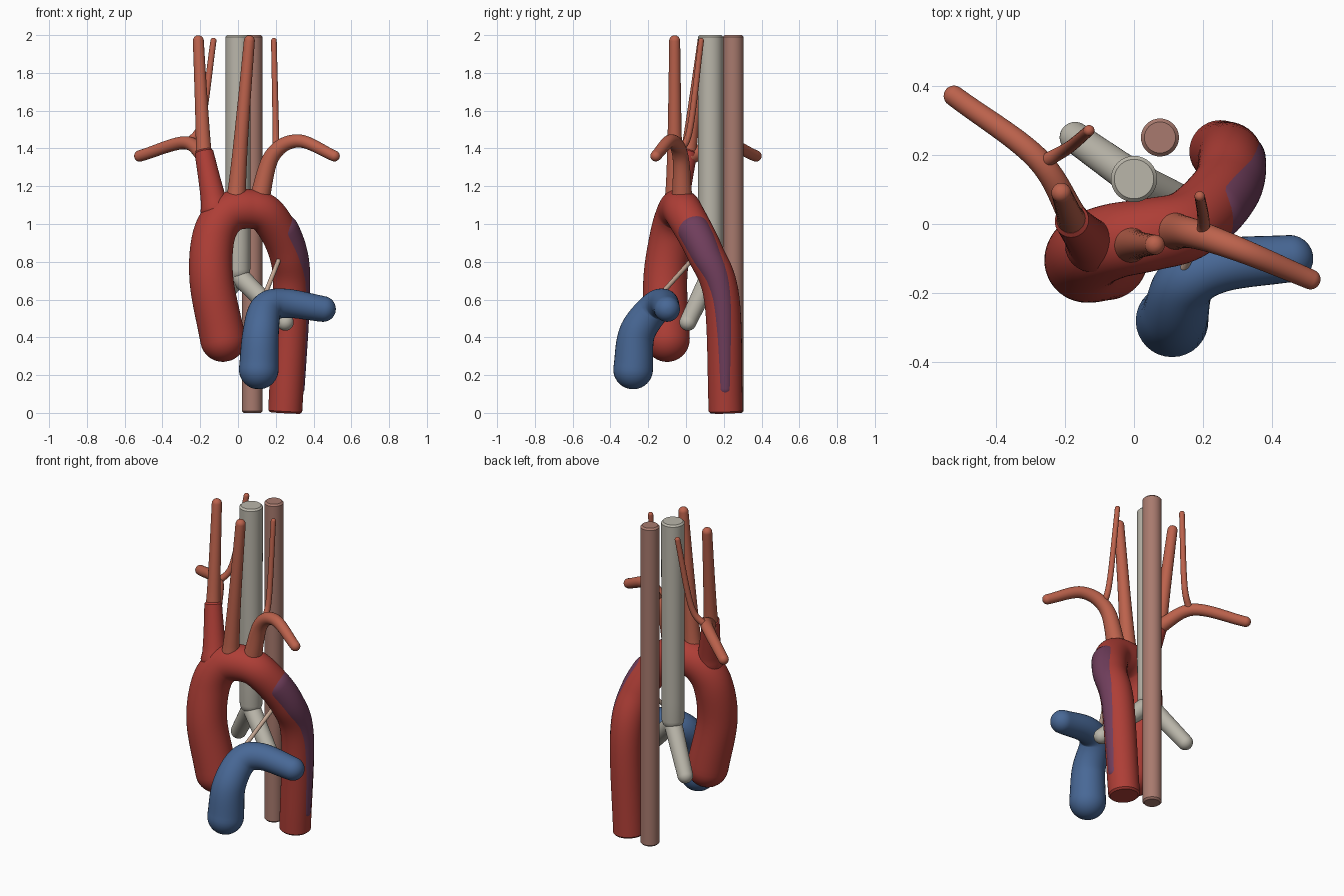
import bpy, bmesh, math
from mathutils import Vector

cube = bpy.data.objects.get("Cube")
if cube:
    bpy.data.objects.remove(cube, do_unlink=True)


def material(name, hex_colour):
    """Flat material from a display colour, stored as linear values."""
    channels = [byte / 255 for byte in bytes.fromhex(hex_colour)]
    linear = [((c + 0.055) / 1.055) ** 2.4 for c in channels] + [1]
    mat = bpy.data.materials.new(name)
    mat.use_nodes = True
    mat.diffuse_color = linear
    mat.node_tree.nodes["Principled BSDF"].inputs["Base Color"].default_value = linear
    return mat


RED = material("artery red", "AE3E36")
CORAL = material("branch coral", "BC624C")
BLUE = material("vessel blue", "486896")
PURPLE = material("patch purple", "703E5C")
GREY = material("airway grey", "BAB6AA")
BROWN = material("gullet brown", "A87A6E")
BEIGE = material("ligament beige", "C8AA96")


def spline(points, steps=10):
    """Smooth path passing through every control point."""
    pts = [Vector(p) for p in points]
    pts = [2 * pts[0] - pts[1]] + pts + [2 * pts[-1] - pts[-2]]
    path = []
    for before, start, end, after in zip(pts, pts[1:], pts[2:], pts[3:]):
        leave, arrive = (end - before) / 2, (after - start) / 2
        for i in range(steps):
            t = i / steps
            blend = t * t * (3 - 2 * t)
            path.append(start.lerp(end, blend) + leave * t * (1 - t) ** 2
                        - arrive * t * t * (1 - t))
    return path + [pts[-2]]


def directions(path):
    """Unit tangent at each point of a path."""
    ahead = path[1:] + path[-1:]
    behind = path[:1] + path[:-1]
    return [(a - b).normalized() for a, b in zip(ahead, behind)]


def cap(centre, outward, radius, rounded):
    """Rings that close a tube end, as a dome or a small bevel."""
    bevel = 0.01
    if not rounded:
        return [(centre + outward * bevel, radius - bevel)]
    angles = [math.radians(a) for a in range(10, 90, 10)]
    return [(centre + outward * radius * math.sin(a), radius * math.cos(a)) for a in angles]


def sweep(name, mat, path, radii, round_start=True, round_end=True, sides=32):
    """Skin circles of the given radii along a path."""
    tangents = directions(path)
    head = cap(path[0], -tangents[0], radii[0], round_start)
    tail = cap(path[-1], tangents[-1], radii[-1], round_end)
    rings = head[::-1] + list(zip(path, radii)) + tail
    tangents = tangents[:1] * len(head) + tangents + tangents[-1:] * len(tail)

    bm = bmesh.new()
    loops = []
    side = tangents[0].orthogonal()
    for (centre, radius), tangent in zip(rings, tangents):
        side = (side - tangent * side.dot(tangent)).normalized()
        other = tangent.cross(side)
        angles = [math.tau * k / sides for k in range(sides)]
        loops.append([bm.verts.new(centre + radius * (side * math.cos(a) + other * math.sin(a)))
                      for a in angles])
    for low, high in zip(loops, loops[1:]):
        for k in range(sides):
            bm.faces.new((low[k - 1], low[k], high[k], high[k - 1]))
    bm.faces.new(loops[0][::-1])
    bm.faces.new(loops[-1])

    mesh = bpy.data.meshes.new(name)
    bm.to_mesh(mesh)
    bm.free()
    mesh.materials.append(mat)
    obj = bpy.data.objects.new(name, mesh)
    bpy.context.collection.objects.link(obj)
    bpy.ops.object.select_all(action="DESELECT")
    obj.select_set(True)
    bpy.context.view_layer.objects.active = obj
    bpy.ops.object.shade_smooth_by_angle(angle=math.radians(40))


def taper(count, start, end, ease):
    """Radii running from start to end; a low ease flares the start."""
    return [start + (end - start) * (i / (count - 1)) ** ease for i in range(count)]


def tube(name, mat, start, end, *points, ease=1, **ends):
    path = spline(points)
    sweep(name, mat, path, taper(len(path), start, end, ease), **ends)


def branch(name, start, end, *points):
    tube(name, CORAL, start, end, *points, ease=0.5)


# Main artery: rounded root, arch, then down to the floor
artery = spline([(-.08, -.1, .39), (-.14, -.11, .7), (-.13, -.08, .93),
                 (-.06, -.05, 1.05), (.05, -.03, 1.08), (.16, 0, 1.04),
                 (.26, .1, .85), (.28, .19, .6), (.25, .21, .01)])
artery_radii = taper(len(artery), .12, .09, 1)
sweep("main_artery", RED, artery, artery_radii, round_end=False, sides=48)

# Raised patch: a narrowing tube that just breaks the artery's outer side
patch, patch_radii = [], []
stretch = list(zip(artery, directions(artery), artery_radii))[55:79]
for i, (centre, tangent, radius) in enumerate(stretch):
    t = i / (len(stretch) - 1)
    outward = Vector((1, 0, 0))
    outward = (outward - tangent * outward.dot(tangent)).normalized()
    patch_radius = .04 + .05 * math.cos(t * math.pi / 2)
    raised = radius + .01 * (1 - t / 2)
    patch.append(centre + outward * (raised - patch_radius))
    patch_radii.append(patch_radius)
sweep("side_patch", PURPLE, patch, patch_radii, sides=48)

# Blue trunk bending to the left, tied to the artery by a thin ligament
tube("blue_trunk", BLUE, .105, .068, (.11, -.28, .23), (.12, -.26, .42),
     (.15, -.17, .55), (.25, -.12, .58), (.45, -.1, .55))
tube("ligament", BEIGE, .012, .012, (.14, -.14, .62), (.22, .04, .82))

# Windpipe with its two lower airways, and the gullet behind it
tube("windpipe", GREY, .065, .067, (0, .13, .76), (0, .13, 1.99), round_end=False)
for name, tip in (("left_airway", (.25, .01, .48)), ("right_airway", (-.17, .25, .49))):
    tube(name, GREY, .052, .045, (0, .13, .73), tip)
tube("gullet", BROWN, .055, .055, (.075, .25, .01), (.075, .25, 1.99),
     round_start=False, round_end=False)

# Right-hand branches, sharing one stem
tube("right_stem", RED, .08, .05, (-.12, -.06, 1.08), (-.18, .01, 1.38),
     ease=0.5, round_end=False)
branch("right_neck_artery", .045, .029, (-.18, .01, 1.35), (-.21, .09, 1.97))
branch("right_arm_artery", .045, .03, (-.17, .01, 1.35), (-.28, .19, 1.43), (-.52, .37, 1.36))
branch("right_spine_artery", .022, .016, (-.26, .18, 1.43), (-.19, .22, 1.55), (-.13, .27, 1.97))

# Left-hand branches
branch("left_neck_artery", .055, .029, (-.01, -.06, 1.13), (.02, -.06, 1.5), (.06, -.06, 1.97))
branch("left_arm_artery", .06, .029, (.11, -.02, 1.12), (.18, -.03, 1.36),
       (.32, -.08, 1.44), (.51, -.16, 1.36))
branch("left_spine_artery", .022, .015, (.2, -.04, 1.38), (.2, .02, 1.5), (.19, .08, 1.97))
